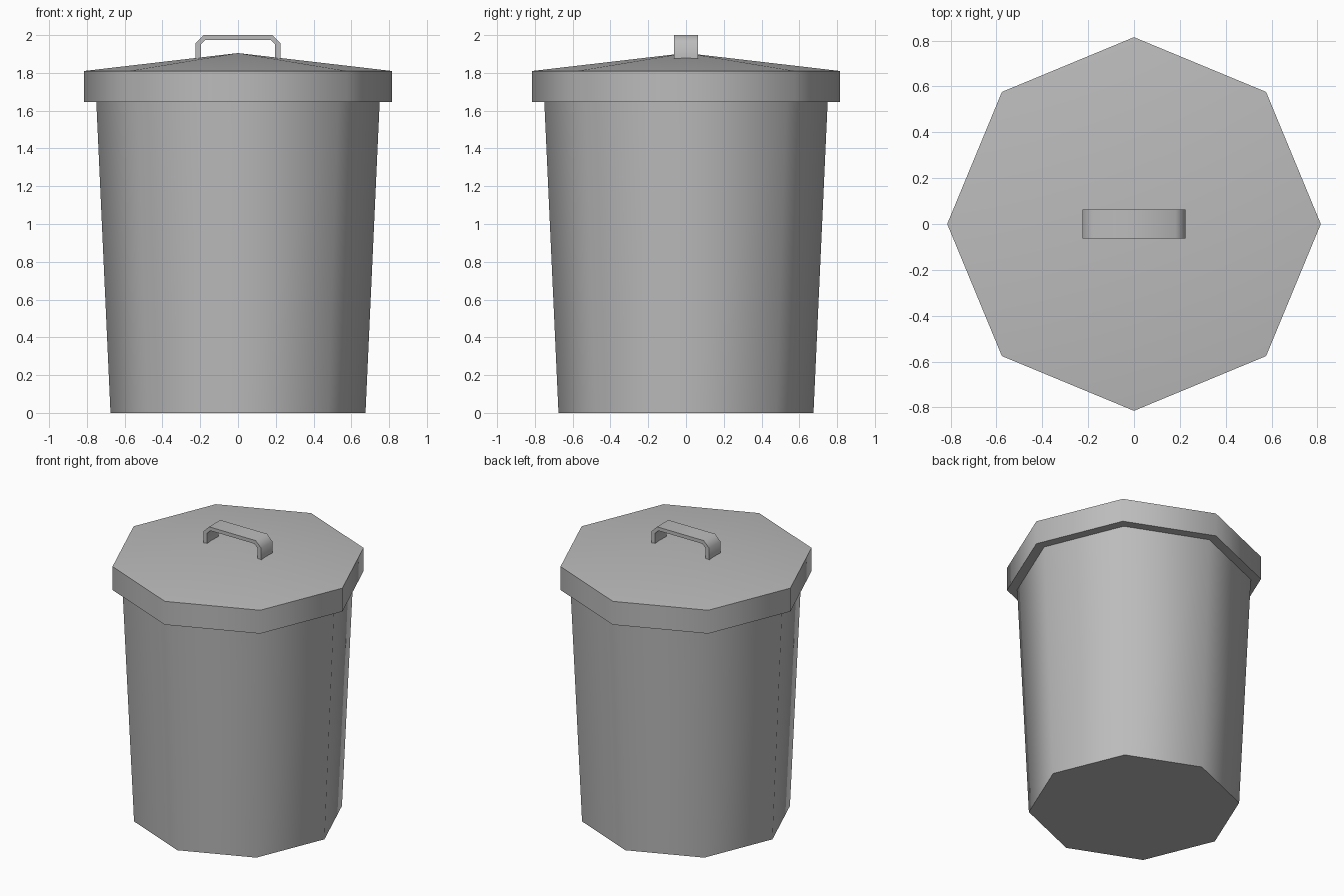
import bpy, bmesh, math

cube = bpy.data.objects.get("Cube")
if cube:
    bpy.data.objects.remove(cube, do_unlink=True)

SIDES = 8

grey = bpy.data.materials.new("metal grey")
grey.use_nodes = True
colour = (0.5, 0.5, 0.5, 1)
grey.diffuse_color = colour
grey.node_tree.nodes["Principled BSDF"].inputs["Base Color"].default_value = colour


def finish(name, bm):
    """Turn a bmesh into a shaded, coloured object."""
    bmesh.ops.recalc_face_normals(bm, faces=bm.faces)
    mesh = bpy.data.meshes.new(name)
    bm.to_mesh(mesh)
    bm.free()
    mesh.materials.append(grey)
    obj = bpy.data.objects.new(name, mesh)
    bpy.context.collection.objects.link(obj)
    bpy.ops.object.select_all(action="DESELECT")
    obj.select_set(True)
    bpy.context.view_layer.objects.active = obj
    bpy.ops.object.shade_smooth_by_angle(angle=math.radians(50))
    return obj


def turned(name, profile):
    """Lathe a (radius, height) profile with one corner on each axis."""
    bm = bmesh.new()
    verts = [bm.verts.new((r, 0, z)) for r, z in profile]
    edges = [bm.edges.new(pair) for pair in zip(verts, verts[1:])]
    bmesh.ops.spin(bm, geom=verts + edges, cent=(0, 0, 0), axis=(0, 0, 1),
                   angle=math.tau, steps=SIDES, use_merge=True)
    bmesh.ops.remove_doubles(bm, verts=bm.verts, dist=0.0005)
    return finish(name, bm)


# Tapered bin body with a flat base
turned("bin_body", [(0, 0), (0.675, 0), (0.75, 1.645)])

# Overhanging lid with a shallow pointed top
turned("lid", [(0, 1.645), (0.815, 1.645), (0.815, 1.81), (0, 1.905)])

# Lid handle: a chamfered strap, half outline mirrored across x
outer = [(0.225, 1.875), (0.225, 1.957), (0.182, 2.0)]
inner = [(0.197, 1.875), (0.197, 1.95), (0.172, 1.975)]


def arch(half):
    return half + [(-x, z) for x, z in reversed(half)]


bm = bmesh.new()
rows = [[bm.verts.new((x, y, z)) for x, z in arch(half)]
        for half, y in ((outer, -0.063), (outer, 0.063), (inner, 0.063), (inner, -0.063))]
for a, b in zip(rows, rows[1:] + rows[:1]):
    for i in range(len(a) - 1):
        bm.faces.new((a[i], a[i + 1], b[i + 1], b[i]))
for end in (0, -1):
    bm.faces.new([row[end] for row in rows])
finish("lid_handle", bm)
